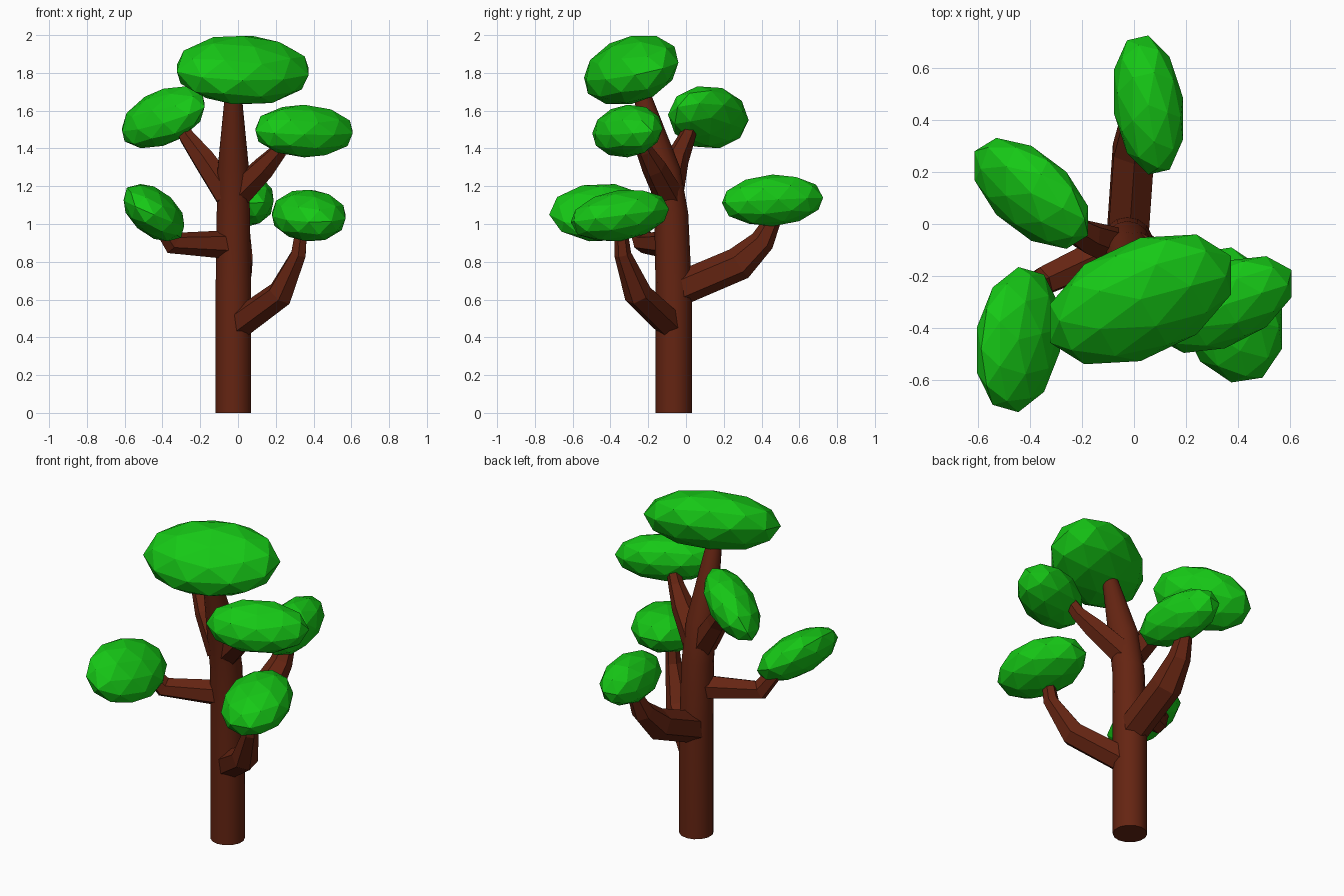
import bpy, bmesh, math
from mathutils import Vector, Matrix

cube = bpy.data.objects.get("Cube")
if cube:
    bpy.data.objects.remove(cube, do_unlink=True)


def make_material(name, rgb):
    mat = bpy.data.materials.new(name)
    mat.use_nodes = True
    mat.diffuse_color = (*rgb, 1)
    bsdf = next(n for n in mat.node_tree.nodes if n.type == 'BSDF_PRINCIPLED')
    bsdf.inputs["Base Color"].default_value = (*rgb, 1)
    bsdf.inputs["Roughness"].default_value = 0.9
    return mat


BARK = make_material("bark brown", (0.13, 0.018, 0.006))
LEAF = make_material("leaf green", (0.008, 0.58, 0.008))


def finish(name, bm, mat):
    bmesh.ops.recalc_face_normals(bm, faces=bm.faces)
    mesh = bpy.data.meshes.new(name)
    bm.to_mesh(mesh)
    bm.free()
    mesh.materials.append(mat)
    obj = bpy.data.objects.new(name, mesh)
    bpy.context.collection.objects.link(obj)
    return obj


def limb(name, stations, sides):
    """Tapered tube through (x, y, z, radius) stations."""
    bm = bmesh.new()
    pts = [Vector(s[:3]) for s in stations]
    rings = []
    for i, (p, s) in enumerate(zip(pts, stations)):
        into = (p - pts[i - 1]).normalized() if i else Vector()
        out = (pts[i + 1] - p).normalized() if i < len(pts) - 1 else Vector()
        turn = Vector((0, 0, 1)).rotation_difference(into + out)
        ring = []
        for k in range(sides):
            a = math.tau * (k + 0.5) / sides
            ring.append(bm.verts.new(p + turn @ Vector((s[3] * math.cos(a), s[3] * math.sin(a), 0))))
        rings.append(ring)
    for a, b in zip(rings, rings[1:]):
        for k in range(sides):
            n = (k + 1) % sides
            bm.faces.new((a[k], a[n], b[n], b[k]))
    bm.faces.new(rings[0][::-1])
    bm.faces.new(rings[-1])
    return finish(name, bm, BARK)


def leaf_clump(name, centre, size, lean):
    """Faceted ellipsoid: half extents plus xy, xz, yz lean (-1 to 1)."""
    xy, xz, yz = lean
    c = math.sqrt(1 - xy * xy)
    d = (yz - xy * xz) / c
    e = math.sqrt(1 - xz * xz - d * d)
    shape = Matrix(((1, 0, 0), (xy, c, 0), (xz, d, e)))
    bm = bmesh.new()
    bmesh.ops.create_icosphere(bm, subdivisions=2, radius=1.02)
    for v in bm.verts:
        p = shape @ v.co
        v.co = Vector(centre) + Vector([p[i] * size[i] for i in range(3)])
    return finish(name, bm, LEAF)


# Trunk: straight base, leaning forward and tapering toward the crown
trunk = limb("trunk", [(-0.025, -0.065, 0, 0.096), (-0.025, -0.065, 0.65, 0.096),
                       (-0.025, -0.078, 1.05, 0.09), (-0.025, -0.115, 1.28, 0.086),
                       (-0.025, -0.22, 1.64, 0.05), (-0.025, -0.25, 1.74, 0.04)], 14)
bpy.ops.object.select_all(action='DESELECT')
trunk.select_set(True)
bpy.context.view_layer.objects.active = trunk
bpy.ops.object.shade_smooth_by_angle(angle=math.radians(35))

# Branches, each bending upward into its clump
limb("front_left_branch", [(-0.01, -0.075, 0.46, 0.08), (0.225, -0.255, 0.63, 0.075),
                           (0.32, -0.335, 0.84, 0.045), (0.335, -0.345, 0.97, 0.035)], 6)
limb("front_right_branch", [(-0.03, -0.075, 0.89, 0.078), (-0.35, -0.22, 0.9, 0.06),
                            (-0.43, -0.27, 1.02, 0.04)], 6)
limb("back_branch", [(-0.025, -0.05, 0.65, 0.09), (-0.002, 0.28, 0.79, 0.09),
                     (0.01, 0.405, 0.91, 0.065), (0.02, 0.47, 1.04, 0.04)], 6)
limb("upper_right_branch", [(-0.05, -0.095, 1.15, 0.08), (-0.18, -0.05, 1.34, 0.065),
                            (-0.27, 0.005, 1.46, 0.045), (-0.31, 0.03, 1.53, 0.035)], 6)
limb("upper_left_branch", [(-0.01, -0.09, 1.15, 0.08), (0.14, -0.17, 1.3, 0.065),
                           (0.22, -0.22, 1.39, 0.045), (0.27, -0.25, 1.48, 0.035)], 6)

# Leaf clumps
leaf_clump("crown_leaves", (0.025, -0.29, 1.815), (0.36, 0.252, 0.185), (0.38, -0.05, 0.25))
leaf_clump("upper_right_leaves", (-0.395, 0.118, 1.565), (0.225, 0.21, 0.165), (-0.52, 0.4, -0.05))
leaf_clump("upper_left_leaves", (0.35, -0.31, 1.492), (0.265, 0.185, 0.138), (0.45, -0.05, 0.1))
leaf_clump("front_right_leaves", (-0.445, -0.445, 1.06), (0.165, 0.277, 0.153), (0.15, -0.45, 0))
leaf_clump("front_left_leaves", (0.375, -0.35, 1.045), (0.2, 0.26, 0.138), (-0.2, -0.05, 0.25))
leaf_clump("back_leaves", (0.055, 0.458, 1.125), (0.137, 0.268, 0.135), (-0.2, 0, 0.1))
